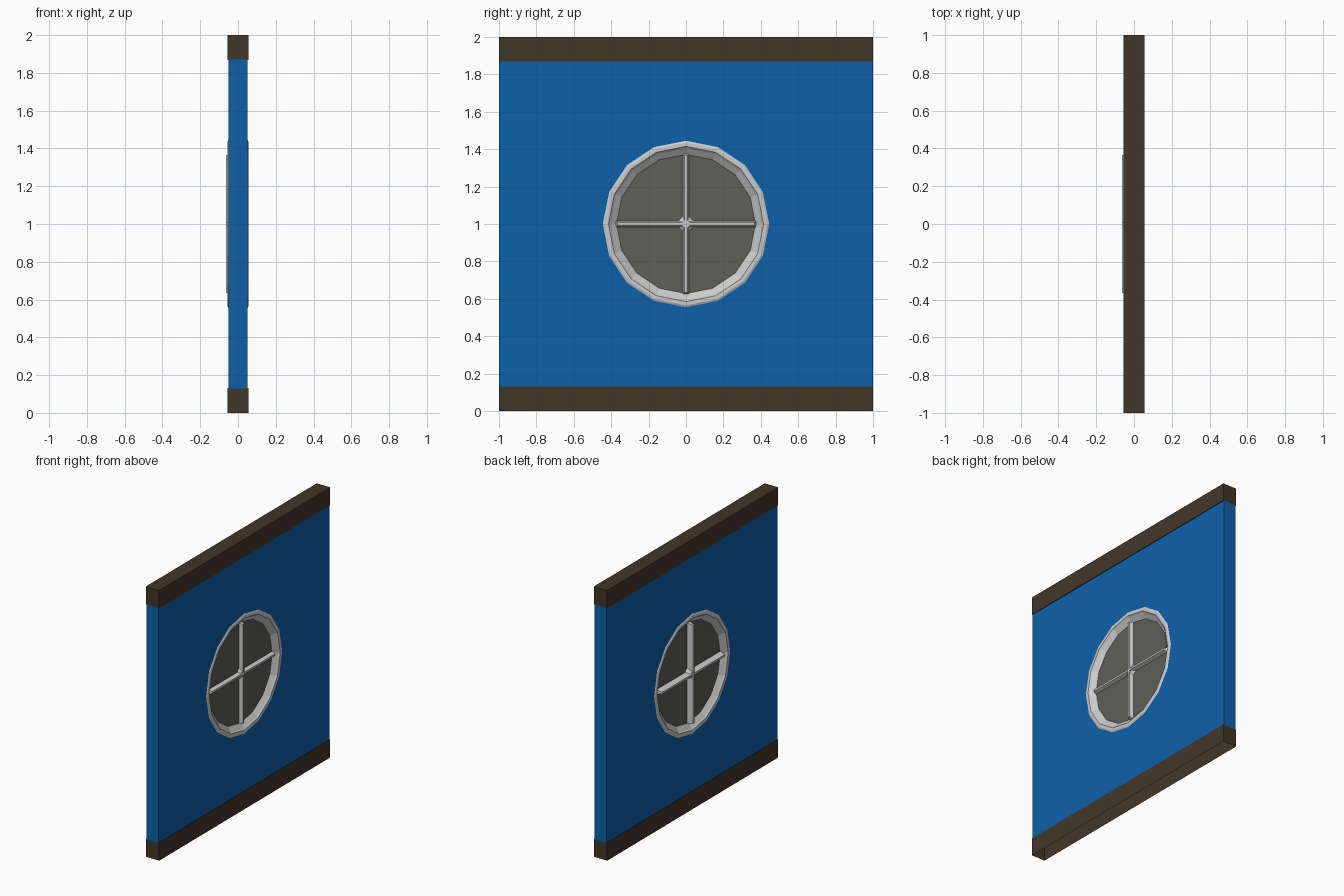
import bpy, bmesh, math
from mathutils import Vector

if "Cube" in bpy.data.objects:
    bpy.data.objects.remove(bpy.data.objects["Cube"])


def material(name, rgb):
    m = bpy.data.materials.new(name)
    m.diffuse_color = (*rgb, 1)
    m.use_nodes = True
    m.node_tree.nodes["Principled BSDF"].inputs["Base Color"].default_value = m.diffuse_color
    return m


blue = material("blue_paint", (0.004, 0.12, 0.40))
wood = material("dark_wood", (0.055, 0.038, 0.022))
pane = material("dark_pane", (0.11, 0.115, 0.095))
SIDES = 16
CZ = 1.0  # window centre height


def finish(name, bm, mat=None):
    bmesh.ops.recalc_face_normals(bm, faces=bm.faces)
    me = bpy.data.meshes.new(name)
    bm.to_mesh(me)
    bm.free()
    ob = bpy.data.objects.new(name, me)
    bpy.context.collection.objects.link(ob)
    if mat:
        me.materials.append(mat)
    return ob


def add_box(bm, centre, size):
    verts = bmesh.ops.create_cube(bm, size=1)["verts"]
    for v in verts:
        v.co = Vector(c + a * s for c, a, s in zip(centre, v.co, size))
    return verts


def circle_point(x, r, i):
    a = 2 * math.pi * i / SIDES
    return (x, r * math.cos(a), CZ + r * math.sin(a))


def lathe(bm, profile, closed):
    # sweep (x, radius) points around the window axis
    rings = [[bm.verts.new(circle_point(x, r, i)) for i in range(SIDES)] for x, r in profile]
    pairs = list(zip(rings, rings[1:])) + ([(rings[-1], rings[0])] if closed else [])
    for a, b in pairs:
        for i in range(SIDES):
            j = (i + 1) % SIDES
            bm.faces.new((a[i], a[j], b[j], b[i]))
    if not closed:
        bm.faces.new(rings[0])
        bm.faces.new(rings[-1])


# wall panel with a round opening cut through
bm = bmesh.new()
add_box(bm, (0, 0, 1), (0.1, 2, 1.74))
panel = finish("wall_panel", bm, blue)
bm = bmesh.new()
lathe(bm, [(-0.2, 0.425), (0.2, 0.425)], False)
cutter = finish("opening_cutter", bm)
cutter.hide_render = True
cutter.hide_set(True)
cut = panel.modifiers.new("opening", "BOOLEAN")
cut.object = cutter
cut.solver = "EXACT"

# top and bottom beams; the bottom one is open underneath
for name, z in (("bottom_beam", 0.066), ("top_beam", 1.934)):
    bm = bmesh.new()
    add_box(bm, (0, 0, z), (0.11, 2, 0.132))
    if name == "bottom_beam":
        under = [f for f in bm.faces if f.calc_center_median().z < 0.01]
        bmesh.ops.delete(bm, geom=under, context="FACES_ONLY")
    finish(name, bm, wood)

# window frame: chamfered ring, sloping in to the pane on both sides
half = [(0.05, 0.445), (0.055, 0.435), (0.055, 0.415), (0.045, 0.405), (0.02, 0.372)]
bm = bmesh.new()
lathe(bm, half + [(-x, r) for x, r in reversed(half)], True)
finish("window_frame", bm)

# pane
bm = bmesh.new()
lathe(bm, [(-0.02, 0.373), (0.02, 0.373)], False)
finish("window_pane", bm, pane)

# cross bars with tapered tops and a hub, on each side of the pane
for label, base, top in (("right", 0.02, 0.046), ("left", -0.02, -0.063)):
    bm = bmesh.new()
    for ly, lz in ((0.75, 0.034), (0.034, 0.75)):
        for v in add_box(bm, ((base + top) / 2, 0, CZ), (abs(top - base), ly, lz)):
            if abs(v.co.x - top) < 1e-4:
                v.co.y -= math.copysign(0.01, v.co.y)
                v.co.z -= math.copysign(0.01, v.co.z - CZ)
    hub = [[bm.verts.new((x, r * math.cos(k * math.pi / 4 + math.pi / 8),
                          CZ + r * math.sin(k * math.pi / 4 + math.pi / 8)))
            for k in range(8)] for x, r in ((base, 0.045), (top * 0.9, 0.022))]
    for k in range(8):
        n = (k + 1) % 8
        bm.faces.new((hub[0][k], hub[0][n], hub[1][n], hub[1][k]))
    bm.faces.new(hub[1])
    finish("cross_bars_" + label, bm)
